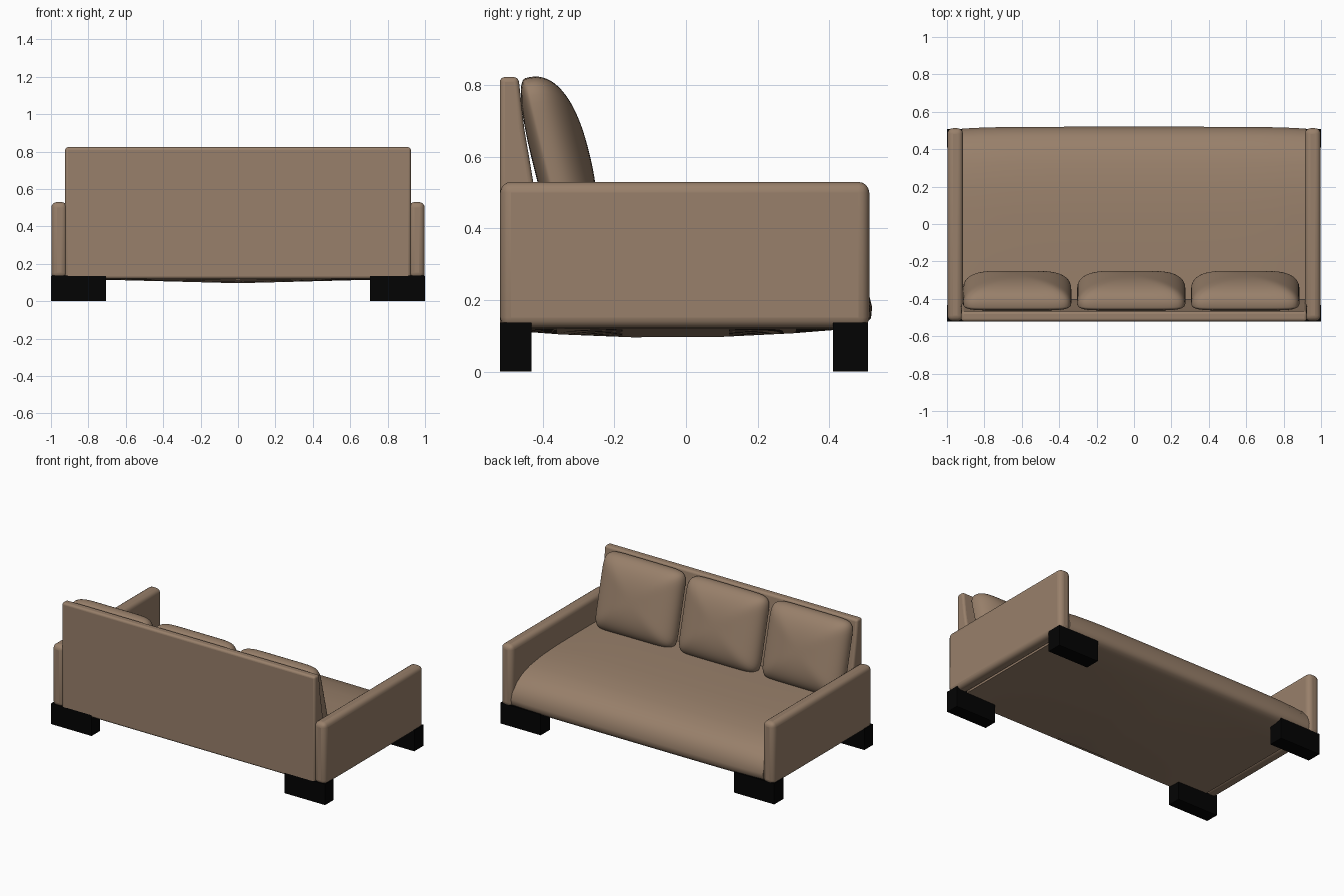
import bpy, bmesh, math
from mathutils import Matrix

if "Cube" in bpy.data.objects:
    bpy.data.objects.remove(bpy.data.objects["Cube"])


def material(name, rgb):
    m = bpy.data.materials.new(name)
    m.diffuse_color = (*rgb, 1)
    m.use_nodes = True
    m.node_tree.nodes["Principled BSDF"].inputs["Base Color"].default_value = m.diffuse_color
    return m


fabric = material("tan_fabric", (0.315, 0.215, 0.145))
black = material("black_wood", (0.001, 0.001, 0.001))


def finish(name, bm, mat, bevel=0, segments=4, angle=40):
    bmesh.ops.recalc_face_normals(bm, faces=bm.faces)
    me = bpy.data.meshes.new(name)
    bm.to_mesh(me)
    bm.free()
    ob = bpy.data.objects.new(name, me)
    bpy.context.collection.objects.link(ob)
    me.materials.append(mat)
    if bevel:
        mod = ob.modifiers.new("bevel", 'BEVEL')
        mod.width, mod.segments = bevel, segments
        mod.limit_method = 'ANGLE'
    bpy.ops.object.select_all(action='DESELECT')
    ob.select_set(True)
    bpy.context.view_layer.objects.active = ob
    bpy.ops.object.shade_smooth_by_angle(angle=math.radians(angle))
    return ob


def box(name, lo, hi, mat, bevel=0):
    bm = bmesh.new()
    bmesh.ops.create_cube(bm, size=1)
    for v in bm.verts:
        v.co = [(a + b) / 2 + c * (b - a) for a, b, c in zip(lo, hi, v.co)]
    return finish(name, bm, mat, bevel)


def loft(name, profile, xs, warp, mat, bevel=0):
    """Run a (y, z) profile along x, warping every section."""
    bm = bmesh.new()
    rings = [[bm.verts.new((x, *warp(x, y, z))) for y, z in profile] for x in xs]
    n = len(profile)
    for a, b in zip(rings, rings[1:]):
        for i in range(n):
            bm.faces.new((a[i], a[(i + 1) % n], b[(i + 1) % n], b[i]))
    bm.faces.new(rings[0])
    bm.faces.new(rings[-1])
    return finish(name, bm, mat, bevel)


# Seat: rolled front edge, slightly crowned top, sagging underside
seat_profile = [(-0.49, 0.12), (-0.49, 0.36), (-0.2, 0.362), (0.05, 0.36),
                (0.2, 0.352), (0.32, 0.335), (0.41, 0.31), (0.47, 0.275),
                (0.505, 0.23), (0.52, 0.18), (0.517, 0.15), (0.50, 0.13),
                (0.46, 0.12), (0.3, 0.12), (0.1, 0.12), (-0.15, 0.12), (-0.35, 0.12)]


def seat_warp(x, y, z):
    k = 1 - abs(x) / 0.92
    side = (abs(x) / 0.92) ** 6
    if z < 0.125:
        z -= 0.025 * k * max(0, 1 - ((y + 0.05) / 0.5) ** 2)
    elif z > 0.2:
        z += 0.01 * (1 - side)
    if y > 0.4:
        y -= 0.01 * side
    return y, z


loft("seat", seat_profile, [-0.92 + 1.84 * i / 20 for i in range(21)], seat_warp, fabric)

# Backrest: wedge that thickens towards the seat
back_profile = [(-0.52, 0.12), (-0.52, 0.823), (-0.468, 0.823), (-0.452, 0.68),
                (-0.425, 0.52), (-0.40, 0.34), (-0.40, 0.12)]
loft("backrest", back_profile, [-0.924, 0.924], lambda x, y, z: (y, z), fabric, 0.014)

# Arms and legs, both sides
for s, side in ((-1, "left"), (1, "right")):
    x0, x1 = sorted((s * 0.914, s * 0.998))
    box(side + "_arm", (x0, -0.519, 0.122), (x1, 0.512, 0.53), fabric, 0.03)
    x0, x1 = sorted((s * 0.705, s * 1.0))
    box(side + "_front_leg", (x0, -0.52, 0), (x1, -0.432, 0.137), black)
    box(side + "_rear_leg", (x0, 0.41, 0), (x1, 0.508, 0.137), black)

# Back cushions: soft super-ellipsoids, flatter behind, leaning back
for i, cx in enumerate((-0.625, -0.015, 0.595)):
    bm = bmesh.new()
    bmesh.ops.create_cube(bm, size=2)
    bmesh.ops.subdivide_edges(bm, edges=bm.edges[:], cuts=19, use_grid_fill=True)
    for v in bm.verts:
        x, y, z = v.co
        r = ((abs(x) ** 9 + abs(z) ** 9) ** (2.4 / 9) + abs(y) ** 2.4) ** (1 / 2.4)
        x, y, z = v.co / r
        v.co = (0.29 * x, y * (0.12 if y > 0 else 0.04), 0.245 * z)
    bm.transform(Matrix.Translation((cx, -0.387, 0.583)) @ Matrix.Rotation(math.radians(14), 4, 'X'))
    finish("back_cushion_%d" % (i + 1), bm, fabric, angle=60)
